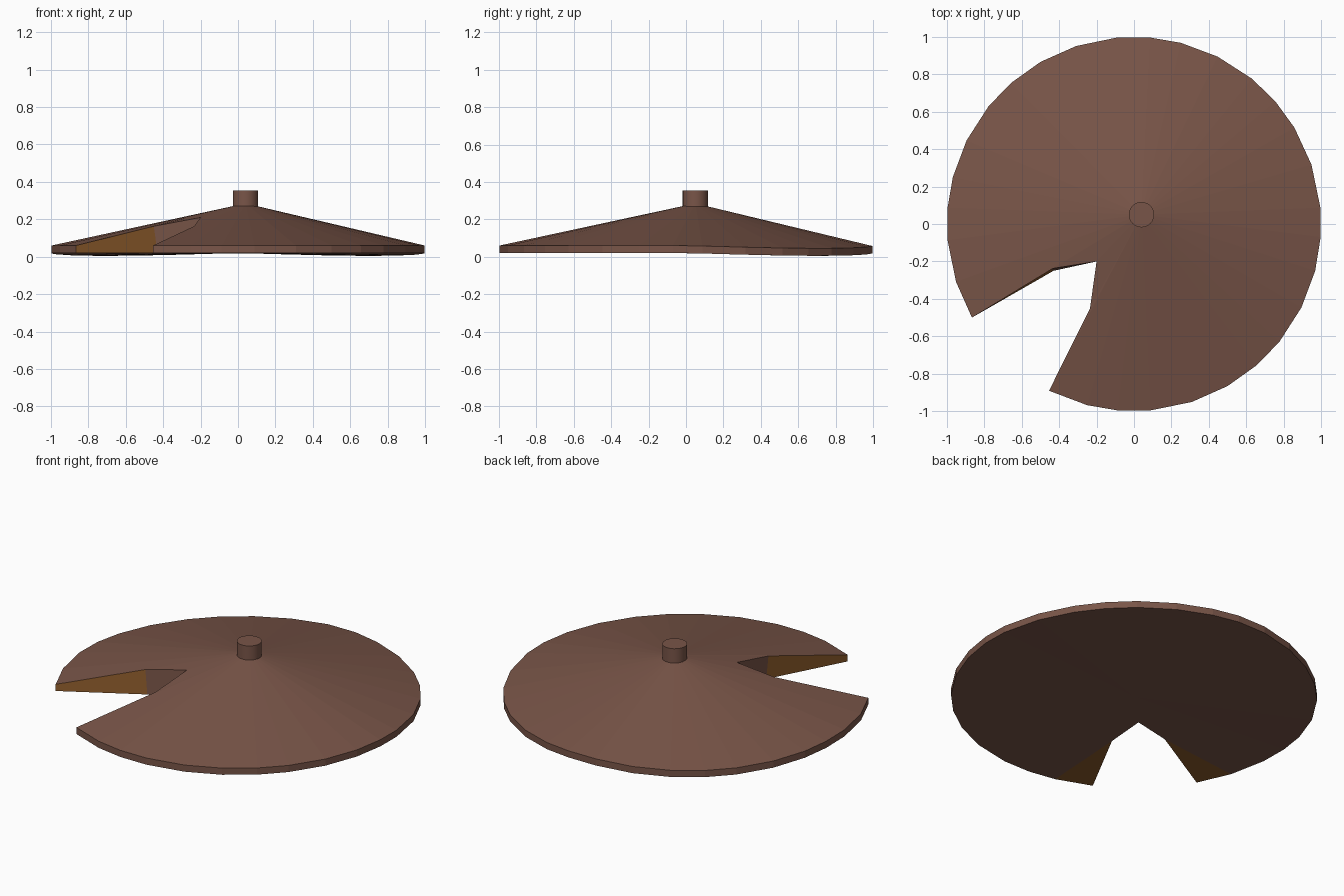
import bpy, bmesh
from math import sin, cos, radians

if "Cube" in bpy.data.objects:
    bpy.data.objects.remove(bpy.data.objects["Cube"])


def material(name, rgb):
    m = bpy.data.materials.new(name)
    m.diffuse_color = (*rgb, 1)
    m.use_nodes = True
    m.node_tree.nodes["Principled BSDF"].inputs["Base Color"].default_value = m.diffuse_color
    return m


skin = material("brown", (0.191, 0.091, 0.065))
cut = material("cut_brown", (0.258, 0.102, 0.024))


def finish(bm, name, mats):
    bmesh.ops.recalc_face_normals(bm, faces=bm.faces)
    me = bpy.data.meshes.new(name)
    bm.to_mesh(me)
    bm.free()
    for m in mats:
        me.materials.append(m)
    ob = bpy.data.objects.new(name, me)
    bpy.context.collection.objects.link(ob)
    return ob


# Outline: rim from one side of the notch round to the other, then the notch
APEX = (0.04, 0.05)
rim = [243, 255.5, 265, 275, 288, 300, 311, 321, 333.5, 345.5, 356, 365, 378.5,
       391, 401, 411, 423.5, 435.5, 445, 455.5, 468, 480, 491, 501, 513.5,
       525.5, 535, 545, 558, 570]
low, high = [], []
for a in rim:
    t = radians(a)
    x, y = cos(t), sin(t)
    sag = 0.015 * abs(sin(2 * t)) if y > 0 else 0   # back edge droops a little
    low.append((x, y, 0.02 - sag))
    high.append((x, y, 0.06 - sag))
low += [(-0.43, -0.25, 0.02), (-0.2, -0.2, 0.02), (-0.22, -0.45, 0.02)]
high += [(-0.45, -0.24, 0.163), (-0.2, -0.2, 0.21), (-0.235, -0.45, 0.163)]

# Shallow notched cone with a flat underside
bm = bmesh.new()
lo = [bm.verts.new(p) for p in low]
hi = [bm.verts.new(p) for p in high]
top = bm.verts.new((*APEX, 0.285))
base = bm.verts.new((0, 0, 0.02))
n, r = len(lo), len(rim)
for i in range(n):
    j = (i + 1) % n
    bm.faces.new((hi[i], hi[j], top))
    under = bm.faces.new((lo[j], lo[i], base))
    side = bm.faces.new((lo[i], lo[j], hi[j], hi[i]))
    # the two long notch walls and the underside beside them
    if i in (r - 1, n - 1):
        side.material_index = under.material_index = 1
# underside triangles next to the notch corners
for a, b, c in ((r - 2, r - 1, r), (0, 1, n - 1)):
    corner = [lo[a], lo[b], lo[c]]
    for f in [f for f in bm.faces if base in f.verts
              and len(set(f.verts) & set(corner)) == 2]:
        bm.faces.remove(f)
    bm.faces.new(corner).material_index = 1
    inner = lo[c]
    outer = lo[a] if a else lo[b]
    bm.faces.new((inner, outer, base))
finish(bm, "notched_cone", (skin, cut))

# Short round stem on the peak
bm = bmesh.new()
bmesh.ops.create_cone(bm, cap_ends=True, segments=24, radius1=0.068,
                      radius2=0.068, depth=0.105)
bmesh.ops.translate(bm, verts=bm.verts, vec=(*APEX, 0.3025))
stem = finish(bm, "stem", (skin,))
bpy.context.view_layer.objects.active = stem
stem.select_set(True)
bpy.ops.object.shade_smooth_by_angle()
